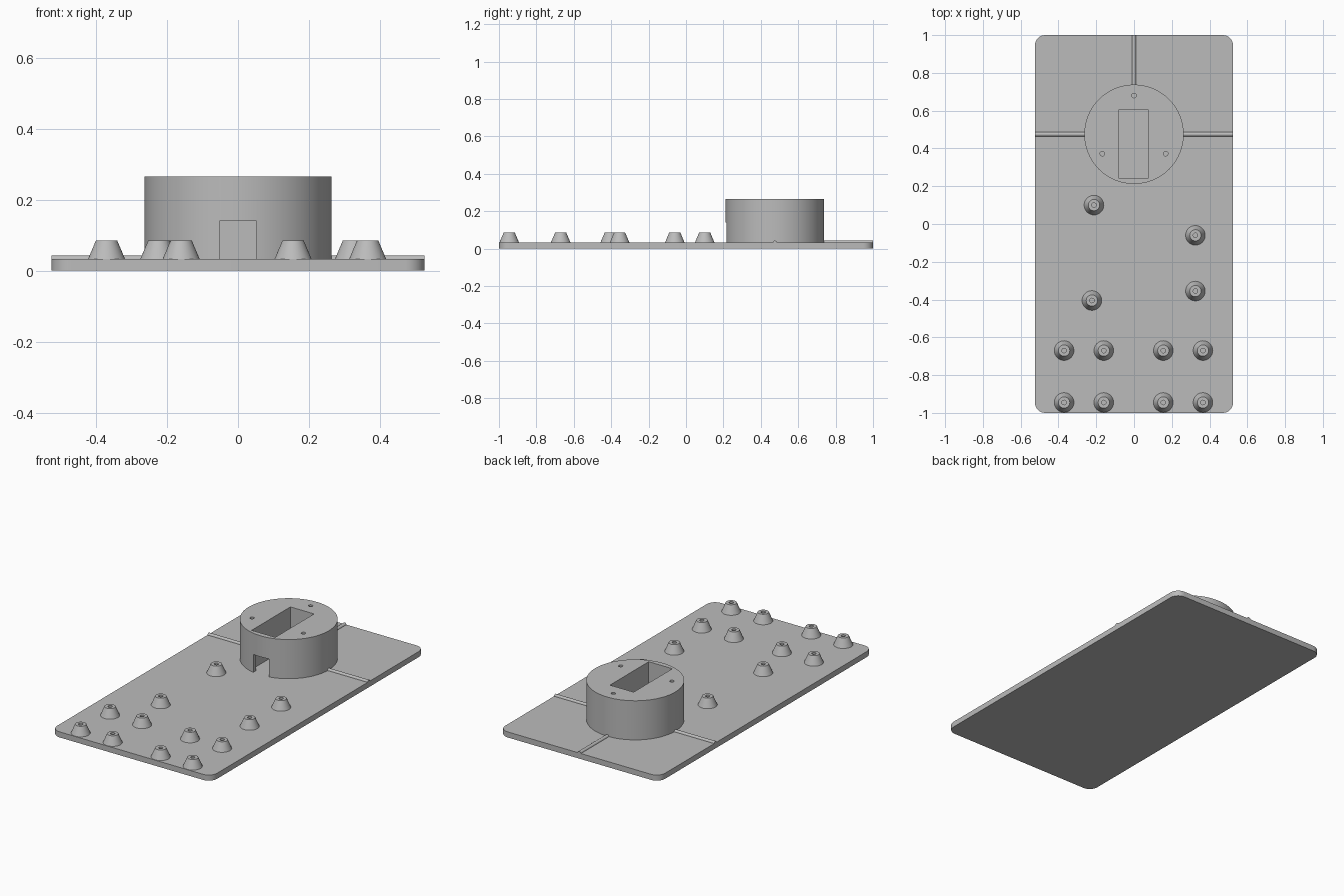
import bpy, bmesh, math
from mathutils import Matrix, Vector

cube = bpy.data.objects.get("Cube")
if cube:
    bpy.data.objects.remove(cube, do_unlink=True)

gray = bpy.data.materials.new("plain gray")
gray.use_nodes = True
COLOR = (0.5, 0.5, 0.5, 1)
gray.diffuse_color = COLOR
gray.node_tree.nodes["Principled BSDF"].inputs["Base Color"].default_value = COLOR

PLATE_TOP = 0.033
DRUM_TOP = 0.265
DRUM_Y = 0.475
DRUM_R = 0.263


def finish(name, bm, smooth=True):
    bmesh.ops.recalc_face_normals(bm, faces=bm.faces)
    mesh = bpy.data.meshes.new(name)
    bm.to_mesh(mesh)
    bm.free()
    mesh.materials.append(gray)
    obj = bpy.data.objects.new(name, mesh)
    bpy.context.collection.objects.link(obj)
    if smooth:
        shade(obj)
    return obj


def shade(obj):
    bpy.ops.object.select_all(action='DESELECT')
    obj.select_set(True)
    bpy.context.view_layer.objects.active = obj
    bpy.ops.object.shade_smooth_by_angle(angle=math.radians(30))


def prism(name, outline, z0, z1):
    """Extrude a flat outline between two heights."""
    bm = bmesh.new()
    face = bm.faces.new([bm.verts.new((x, y, z0)) for x, y in outline])
    grown = bmesh.ops.extrude_face_region(bm, geom=[face])["geom"]
    moved = [v for v in grown if isinstance(v, bmesh.types.BMVert)]
    bmesh.ops.translate(bm, verts=moved, vec=(0, 0, z1 - z0))
    return finish(name, bm)


def circle(cx, cy, r, n):
    return [(cx + r * math.cos(math.tau * i / n), cy + r * math.sin(math.tau * i / n))
            for i in range(n)]


def rect(x0, x1, y0, y1):
    return [(x0, y0), (x1, y0), (x1, y1), (x0, y1)]


def cut(target, cutter):
    mod = target.modifiers.new("cut", 'BOOLEAN')
    mod.operation = 'DIFFERENCE'
    mod.solver = 'EXACT'
    mod.object = cutter
    bpy.ops.object.select_all(action='DESELECT')
    target.select_set(True)
    bpy.context.view_layer.objects.active = target
    bpy.ops.object.modifier_apply(modifier=mod.name)
    bpy.data.objects.remove(cutter, do_unlink=True)


def lathe(name, profile, center, n):
    """Spin a closed ring profile of (radius, height) around a vertical axis."""
    bm = bmesh.new()
    rings = [[bm.verts.new((x, y, z)) for x, y in circle(*center, r, n)]
             for r, z in profile]
    for a, b in zip(rings, rings[1:]):
        for i in range(n):
            j = (i + 1) % n
            bm.faces.new((a[i], a[j], b[j], b[i]))
    return finish(name, bm)


# Base plate with rounded corners
corner = 0.055
outline = []
for k, (sx, sy) in enumerate([(1, 1), (-1, 1), (-1, -1), (1, -1)]):
    cx, cy = sx * (0.525 - corner), sy * (1 - corner)
    for i in range(9):
        a = math.pi / 2 * (k + i / 8)
        outline.append((cx + corner * math.cos(a), cy + corner * math.sin(a)))
prism("base_plate", outline, 0, PLATE_TOP)

# Round housing with a pocket, a cable notch and screw holes
drum = prism("round_housing", circle(0, DRUM_Y, DRUM_R, 96), PLATE_TOP, DRUM_TOP)
cut(drum, prism("pocket_cutter", rect(-0.08, 0.075, 0.242, 0.605), 0, 0.4))
cut(drum, prism("notch_cutter", rect(-0.052, 0.052, 0.1, 0.3), 0, 0.14))
for x, y in [(0, 0.68), (-0.168, 0.372), (0.168, 0.372)]:
    cut(drum, prism("screw_cutter", circle(x, y, 0.012, 24), 0.15, 0.4))
shade(drum)

# Half-round ribs from the housing to the plate edges
def rib(name, start, end):
    start, end = Vector((*start, PLATE_TOP)), Vector((*end, PLATE_TOP))
    side = (end - start).normalized().cross(Vector((0, 0, 1)))
    bm = bmesh.new()
    ends = []
    for p in (start, end):
        arc = [math.pi * i / 12 for i in range(13)]
        ends.append([bm.verts.new(p + side * 0.011 * math.cos(a)
                                  + Vector((0, 0, 0.010 * math.sin(a)))) for a in arc])
    for i in range(12):
        bm.faces.new((ends[0][i], ends[0][i + 1], ends[1][i + 1], ends[1][i]))
    for ring in ends:
        bm.faces.new(ring)
    finish(name, bm)


rib("rib_left", (DRUM_R - 0.005, DRUM_Y), (0.525, DRUM_Y))
rib("rib_right", (0.005 - DRUM_R, DRUM_Y), (-0.525, DRUM_Y))
rib("rib_back", (0, DRUM_Y + DRUM_R - 0.005), (0, 1))

# Tapered standoffs with a central hole
spots = [(x, y) for y in (-0.945, -0.67) for x in (-0.37, -0.16, 0.155, 0.365)]
spots += [(-0.212, 0.1), (0.325, -0.06), (0.325, -0.355), (-0.223, -0.405)]
standoff = [(0.052, PLATE_TOP), (0.03, 0.085), (0.012, 0.085), (0.012, PLATE_TOP)]
for i, spot in enumerate(spots):
    lathe(f"standoff_{i + 1}", standoff, spot, 40)
